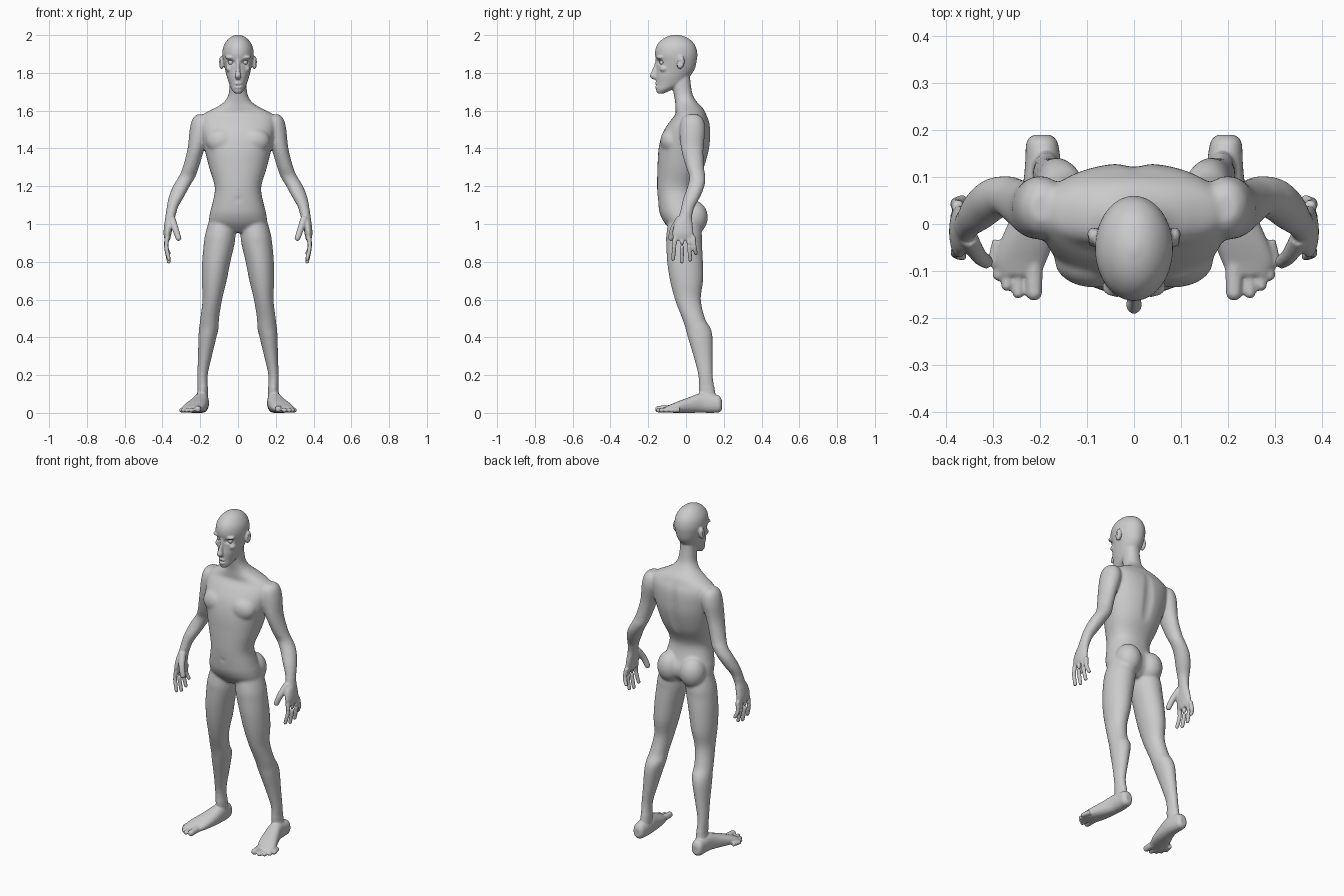
import bpy, bmesh, math
from mathutils import Vector, Matrix

bm = bmesh.new()


def spline(rows, steps=4):
    """Catmull-Rom interpolation of section rows."""
    rows = [Vector(r) for r in rows]
    out = []
    for i in range(len(rows) - 1):
        p0, p1, p2, p3 = (rows[max(i - 1, 0)], rows[i], rows[i + 1],
                          rows[min(i + 2, len(rows) - 1)])
        for k in range(steps):
            t = k / steps
            out.append(0.5 * (2 * p1 + (p2 - p0) * t + (2 * p0 - 5 * p1 + 4 * p2 - p3) * t * t
                              + (3 * p1 - p0 - 3 * p2 + p3) * t ** 3))
    return out + [rows[-1]]


def loft(rows, axis='Z', power=2.0, side=1, n=32):
    """Skin rows of (x, y, z, radius a, radius b); rings lie flat to the axis or follow the path."""
    secs = spline(rows)
    rings = []
    for i, s in enumerate(secs):
        c = Vector(s[:3])
        if axis == 'PATH':
            a, b = secs[max(i - 1, 0)], secs[min(i + 1, len(secs) - 1)]
            rot = (Vector(b[:3]) - Vector(a[:3])).to_track_quat('Z', 'Y').to_matrix()
        elif axis == 'Y':
            rot = Matrix.Rotation(math.pi / 2, 3, 'X')
        else:
            rot = Matrix.Identity(3)
        ring = []
        for k in range(n):
            t = 2 * math.pi * k / n
            u, w = math.cos(t), math.sin(t)
            u = math.copysign(abs(u) ** (2 / power), u) * max(s[3], 0.002)
            w = math.copysign(abs(w) ** (2 / power), w) * max(s[4], 0.002)
            p = c + rot @ Vector((u, w, 0))
            ring.append(bm.verts.new((p.x * side, p.y, p.z)))
        rings.append(ring)
    for r, q in zip(rings, rings[1:]):
        for k in range(n):
            bm.faces.new((r[k], r[(k + 1) % n], q[(k + 1) % n], q[k]))
    bm.faces.new(rings[0][::-1])
    bm.faces.new(rings[-1])


def ball(loc, radii, tilt=0.0):
    m = Matrix.Translation(loc) @ Matrix.Rotation(tilt, 4, 'X') @ Matrix.Diagonal((*radii, 1))
    bmesh.ops.create_uvsphere(bm, u_segments=24, v_segments=16, radius=1, matrix=m)


def digit(points, radius, side):
    """Finger, thumb or toe: a tapered tube with a round tip."""
    rows = [(*p, radius * (1 - 0.12 * i), radius * (1 - 0.12 * i)) for i, p in enumerate(points)]
    loft(rows, 'PATH', side=side, n=16)
    x, y, z = points[-1]
    ball((x * side, y, z), [rows[-1][3]] * 3)


# torso and neck
loft([(0, -.015, .955, .05, .05), (0, -.015, 1.0, .145, .095), (0, -.025, 1.05, .15, .112),
      (0, -.04, 1.1, .138, .106), (0, -.052, 1.17, .123, .1), (0, -.048, 1.22, .128, .105),
      (0, -.027, 1.3, .153, .124), (0, -.01, 1.4, .178, .135), (0, .003, 1.48, .195, .127),
      (0, .018, 1.54, .2, .106), (0, .025, 1.58, .185, .082), (0, .018, 1.61, .13, .074),
      (0, .003, 1.64, .08, .06), (0, -.013, 1.68, .052, .05), (0, -.025, 1.74, .045, .05),
      (0, -.03, 1.8, .045, .05)], power=2.25, n=48)

# head and face
loft([(0, -.135, 1.69, .016, .014), (0, -.115, 1.712, .034, .044), (0, -.085, 1.74, .046, .074),
      (0, -.07, 1.78, .059, .09), (0, -.055, 1.82, .069, .101), (0, -.05, 1.86, .078, .106),
      (0, -.052, 1.9, .083, .112), (0, -.053, 1.94, .077, .104), (0, -.053, 1.972, .058, .08),
      (0, -.053, 1.992, .034, .047), (0, -.053, 2.002, .006, .008)], n=48)
loft([(0, -.148, 1.875, .009, .012), (0, -.155, 1.84, .009, .014), (0, -.167, 1.805, .012, .017),
      (0, -.172, 1.782, .017, .02), (0, -.165, 1.766, .01, .012)], n=20)
ball((0, -.138, 1.706), (.024, .019, .016))
for z in (1.743, 1.724):
    ball((0, -.152, z), (.021, .013, .008))

for s in (1, -1):
    # brow, cheek, ear
    ball((s * .035, -.134, 1.882), (.034, .022, .011))
    ball((s * .045, -.115, 1.822), (.02, .025, .018))
    ball((s * .087, -.028, 1.855), (.014, .02, .036), -.15)
    # chest and buttock
    ball((s * .085, -.078, 1.44), (.085, .058, .07))
    ball((s * .075, .04, 1.035), (.074, .076, .09))
    # arm
    loft([(.195, .035, 1.58, .025, .03), (.195, .035, 1.555, .047, .057), (.2, .035, 1.5, .056, .068),
          (.222, .033, 1.4, .045, .06), (.25, .048, 1.3, .043, .048), (.27, .06, 1.25, .045, .043),
          (.3, .053, 1.2, .045, .045), (.328, .03, 1.14, .04, .044), (.347, .01, 1.09, .031, .036),
          (.358, -.003, 1.04, .026, .035), (.366, -.013, 1.0, .024, .048),
          (.373, -.016, .95, .021, .056), (.374, -.012, .915, .014, .05)], side=s)
    # fingers and thumb
    for y0, y1, tip in ((-.056, -.068, .815), (-.021, -.022, .8), (.013, .022, .81), (.037, .052, .845)):
        digit([(.374, y0, .935), (.38, (y0 + y1) / 2, .88), (.366, y1, tip)], .0135, s)
    digit([(.352, -.03, 1.03), (.332, -.066, .975), (.315, -.08, .925)], .02, s)
    # leg
    loft([(.08, -.01, 1.03, .07, .08), (.093, -.01, .95, .08, .094), (.099, -.01, .9, .082, .095),
          (.115, -.005, .8, .075, .095), (.126, .003, .7, .066, .088), (.136, .01, .6, .052, .069),
          (.15, .04, .5, .05, .061), (.154, .063, .45, .052, .067), (.162, .075, .4, .048, .066),
          (.175, .09, .3, .037, .051), (.188, .103, .2, .028, .039), (.187, .111, .12, .028, .042),
          (.191, .12, .05, .032, .045)], side=s)
    # foot and toes
    loft([(.196, .19, .042, .018, .025), (.196, .175, .047, .033, .044), (.194, .13, .05, .038, .05),
          (.196, .08, .053, .042, .052), (.21, .02, .042, .05, .042), (.229, -.04, .031, .057, .031),
          (.242, -.08, .023, .055, .022), (.244, -.11, .018, .044, .015)], 'Y', 2.3, s)
    for x0, y0, x1, y1, r in ((.214, -.08, .213, -.146, .02), (.245, -.08, .247, -.147, .014),
                              (.264, -.075, .271, -.131, .014), (.278, -.06, .289, -.109, .014),
                              (.288, -.035, .3, -.08, .014)):
        digit([(x0, y0, r + .002), (x1, y1, r)], r, s)

bmesh.ops.recalc_face_normals(bm, faces=bm.faces)
mesh = bpy.data.meshes.new("body")
bm.to_mesh(mesh)
bm.free()
body = bpy.data.objects.new("body", mesh)
bpy.context.collection.objects.link(body)
bpy.context.view_layer.objects.active = body
body.select_set(True)

# fuse all parts into one skin
rm = body.modifiers.new("fuse", 'REMESH')
rm.mode = 'VOXEL'
rm.voxel_size = .005
bpy.ops.object.modifier_apply(modifier=rm.name)

# sculpted hollows: centre, reach, push
dents = [((0, -.17, 1.7335), (.024, .03, .006), (0, .006, 0)),
         ((0, .13, 1.4), (.035, .06, .2), (0, -.01, 0)),
         ((0, -.15, 1.13), (.012, .03, .014), (0, .008, 0))]
for s in (1, -1):
    dents.append(((s * .038, -.145, 1.856), (.026, .04, .015), (0, .016, 0)))
    dents.append(((s * .103, -.033, 1.857), (.012, .011, .022), (-s * .008, 0, 0)))
for v in body.data.vertices:
    for c, r, push in dents:
        d = sum(((v.co[i] - c[i]) / r[i]) ** 2 for i in range(3))
        if d < 1:
            v.co += Vector(push) * (1 - d)

# broad blending on trunk and limbs, light blending everywhere
group = body.vertex_groups.new(name="trunk_and_limbs")
group.add([v.index for v in body.data.vertices
           if .14 < v.co.z < 1.66 and not (abs(v.co.x) > .29 and v.co.z < 1.07)], 1, 'REPLACE')
for name, times, vg in (("blend", 30, group.name), ("polish", 3, "")):
    sm = body.modifiers.new(name, 'SMOOTH')
    sm.factor = .5
    sm.iterations = times
    sm.vertex_group = vg
for p in body.data.polygons:
    p.use_smooth = True

# eyes
for s, name in ((1, "left_eye"), (-1, "right_eye")):
    bpy.ops.mesh.primitive_uv_sphere_add(segments=24, ring_count=16, radius=.015,
                                         location=(s * .037, -.125, 1.856))
    bpy.context.object.name = name
    bpy.ops.object.shade_smooth()
